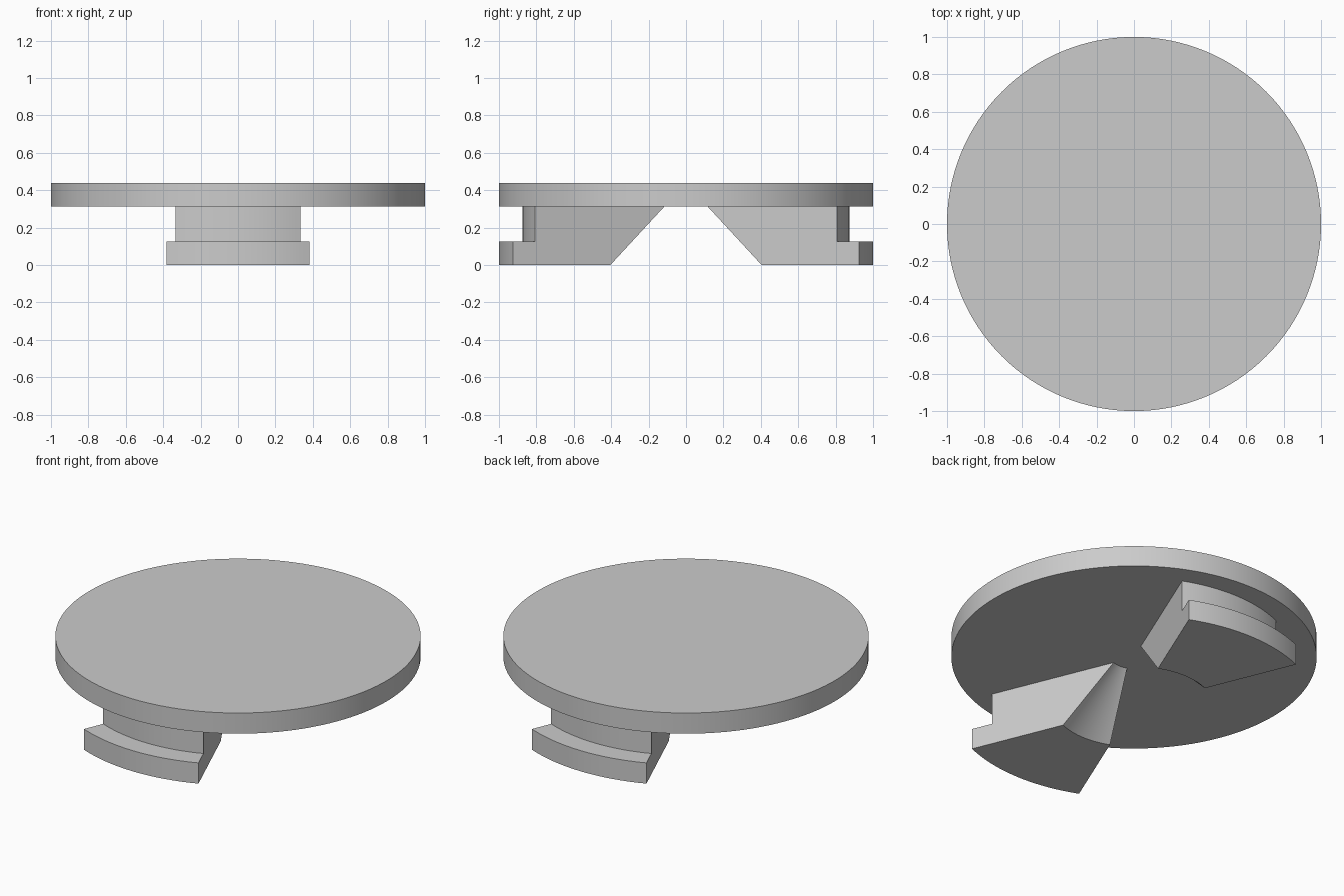
import bpy, bmesh
from math import sin, cos, radians

cube = bpy.data.objects.get("Cube")
if cube:
    bpy.data.objects.remove(cube)

grey = bpy.data.materials.new("plain_grey")
grey.use_nodes = True
colour = (0.6, 0.6, 0.6, 1)
grey.diffuse_color = colour
grey.node_tree.nodes["Principled BSDF"].inputs["Base Color"].default_value = colour

PLATE_BOTTOM, PLATE_TOP = 0.3125, 0.4375


def finish(obj):
    obj.data.materials.append(grey)
    bpy.ops.object.select_all(action='DESELECT')
    obj.select_set(True)
    bpy.context.view_layer.objects.active = obj
    bpy.ops.object.shade_smooth_by_angle(angle=radians(30))


def sector(name, profile, middle, half_angle=22.5, steps=16):
    """Sweep an (r, z) profile around the z axis, capped at both ends."""
    bm = bmesh.new()
    rings = []
    for i in range(steps + 1):
        a = radians(middle - half_angle + 2 * half_angle * i / steps)
        rings.append([bm.verts.new((r * cos(a), r * sin(a), z)) for r, z in profile])
    n = len(profile)
    for a, b in zip(rings, rings[1:]):
        for j in range(n):
            k = (j + 1) % n
            bm.faces.new((a[j], a[k], b[k], b[j]))
    bm.faces.new(rings[0])
    bm.faces.new(rings[-1])
    bmesh.ops.recalc_face_normals(bm, faces=bm.faces)
    mesh = bpy.data.meshes.new(name)
    bm.to_mesh(mesh)
    bm.free()
    obj = bpy.data.objects.new(name, mesh)
    bpy.context.collection.objects.link(obj)
    finish(obj)


# Round top plate
bpy.ops.mesh.primitive_cylinder_add(
    vertices=128, radius=1, depth=PLATE_TOP - PLATE_BOTTOM,
    location=(0, 0, (PLATE_TOP + PLATE_BOTTOM) / 2))
plate = bpy.context.object
plate.name = "top_plate"
finish(plate)

# Wedge lugs: conical inner face, straight neck, flange at the foot
lug_profile = [(0.125, PLATE_BOTTOM), (0.4375, 0), (1, 0),
               (1, 0.125), (0.875, 0.125), (0.875, PLATE_BOTTOM)]
sector("front_lug", lug_profile, -90)
sector("back_lug", lug_profile, 90)
